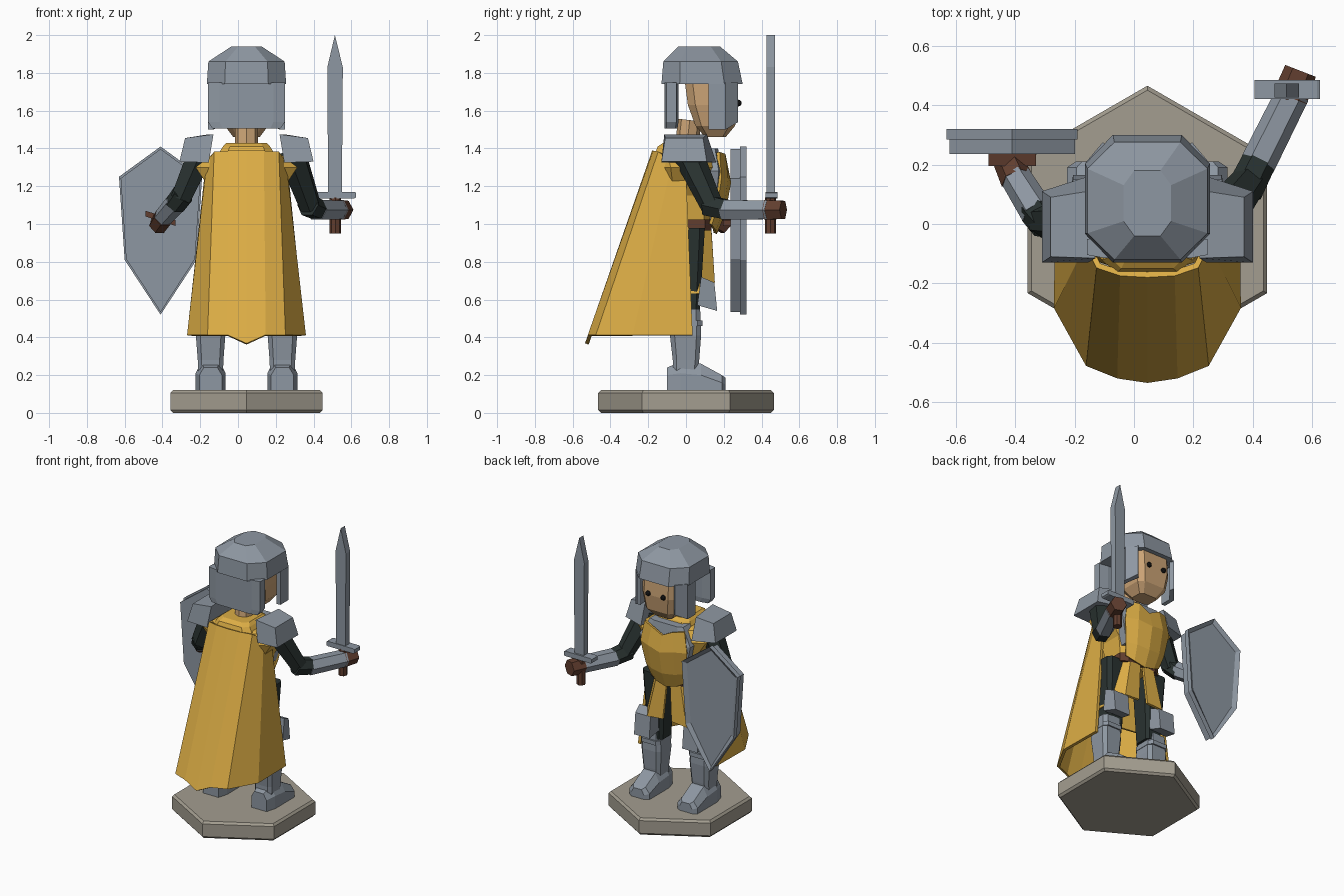
import bpy, bmesh
from math import cos, sin, pi
from mathutils import Vector

old = bpy.data.objects.get("Cube")
if old:
    bpy.data.objects.remove(old)

CX = 0.045  # centre line of the figure


def material(name, rgb):
    m = bpy.data.materials.new(name)
    m.use_nodes = True
    m.diffuse_color = (*rgb, 1)
    m.node_tree.nodes["Principled BSDF"].inputs["Base Color"].default_value = (*rgb, 1)
    return m


steel = material("steel", (0.27, 0.31, 0.36))
cloth = material("golden cloth", (0.72, 0.42, 0.06))
stone = material("stone", (0.37, 0.34, 0.28))
skin = material("skin", (0.6, 0.37, 0.18))
leather = material("brown leather", (0.12, 0.048, 0.028))
dark = material("dark fabric", (0.022, 0.032, 0.03))
black = material("black", (0.006, 0.006, 0.006))


def finish(name, bm, mat, thickness=0):
    bmesh.ops.recalc_face_normals(bm, faces=bm.faces)
    mesh = bpy.data.meshes.new(name)
    bm.to_mesh(mesh)
    bm.free()
    ob = bpy.data.objects.new(name, mesh)
    mesh.materials.append(mat)
    bpy.context.collection.objects.link(ob)
    if thickness:
        mod = ob.modifiers.new("thickness", 'SOLIDIFY')
        mod.thickness, mod.offset = thickness, 0
    return ob


def loft(name, mat, rings):
    """Closed solid through rings of equal point count."""
    bm = bmesh.new()
    rows = [[bm.verts.new(p) for p in r] for r in rings]
    n = len(rows[0])
    for a, b in zip(rows, rows[1:]):
        for i in range(n):
            j = (i + 1) % n
            bm.faces.new((a[i], a[j], b[j], b[i]))
    bm.faces.new(rows[0])
    bm.faces.new(rows[-1])
    return finish(name, bm, mat)


def octagon(x, hx, y0, y1, z, c=0.3):
    """Rectangle with corners cut by a share of its half size."""
    cx, cy, y, hy = hx * c, (y1 - y0) / 2 * c, (y0 + y1) / 2, (y1 - y0) / 2
    quad = [(hx, hy - cy), (hx - cx, hy)]
    quad += [(-a, b) for a, b in reversed(quad)]
    quad += [(-a, -b) for a, b in quad]
    return [(x + a, y + b, z) for a, b in quad]


def block(name, mat, x, sections, c=0.3):
    """Stack of cut rectangles: (half width, back, front, height)."""
    return loft(name, mat, [octagon(x, *s, c) for s in sections])


def limb(name, mat, p, q, r0, r1, sides=6):
    p, q = Vector(p), Vector(q)
    turn = (q - p).to_track_quat('Z', 'Y')
    circle = [Vector((cos(2 * pi * i / sides), sin(2 * pi * i / sides), 0)) for i in range(sides)]
    return loft(name, mat, [[c + turn @ (v * r) for v in circle] for c, r in ((p, r0), (q, r1))])


def sheet(name, mat, rows, thickness=0.02):
    bm = bmesh.new()
    grid = [[bm.verts.new(p) for p in r] for r in rows]
    for a, b in zip(grid, grid[1:]):
        for i in range(len(a) - 1):
            bm.faces.new((a[i], a[i + 1], b[i + 1], b[i]))
    return finish(name, bm, mat, thickness)


def plate(name, mat, outline, y0, y1):
    """Outline in x and z, extruded along y."""
    return loft(name, mat, [[(x, y, z) for x, z in outline] for y in (y0, y1)])


def mirrored(half):
    """Full row from a half row that starts on the centre line."""
    return [(CX - x, y, z) for x, y, z in reversed(half[1:])] + [(CX + x, y, z) for x, y, z in half]


# Hexagonal stand
loft("stand", stone, [[(CX + r * cos(pi / 6 + i * pi / 3), r * sin(pi / 6 + i * pi / 3), z)
                       for i in range(6)]
                      for r, z in ((.45, 0), (.465, .015), (.465, .105), (.45, .12))])

# Torso, belt and collar
block("tunic", cloth, CX, [(.14, -.08, .12, .95), (.17, -.1, .14, 1.15), (.27, -.12, .14, 1.3),
                           (.18, -.14, .14, 1.37), (.12, -.13, .1, 1.39)])
block("belt", leather, CX, [(.16, -.09, .135, .965), (.16, -.09, .135, 1.025)])
block("collar", cloth, CX, [(.15, -.165, .13, 1.37), (.125, -.15, .11, 1.41), (.105, -.12, .09, 1.43)])
block("breastplate", steel, CX, [(.15, .08, .17, 1.08), (.2, .08, .19, 1.28), (.13, .06, .17, 1.4)])

# Front bib with pointed hem and notched neck
sheet("bib", cloth, [
    mirrored([(0, .2, 1.33), (.08, .2, 1.37), (.155, .17, 1.38)]),
    mirrored([(0, .23, 1.22), (.1, .215, 1.24), (.18, .18, 1.24)]),
    mirrored([(0, .2, 1.06), (.09, .19, 1.07), (.155, .155, 1.08)]),
    mirrored([(0, .155, .95), (.08, .15, .97), (.135, .13, 1.0)])], .018)

# Flared cape with a pointed hem
sheet("cape", cloth, [
    mirrored([(0, -.17, 1.385), (.09, -.165, 1.385), (.165, -.14, 1.38), (.2, -.07, 1.33), (.21, 0, 1.28)]),
    mirrored([(0, -.525, .365), (.1, -.51, .41), (.2, -.47, .41), (.305, -.28, .41), (.3, .035, .41)])])

# Head
limb("neck", skin, (CX, 0, 1.38), (CX, .02, 1.55), .062, .062, 8)
block("face", skin, CX, [(.07, .1, .21, 1.46), (.115, .05, .26, 1.52),
                         (.135, .01, .275, 1.63), (.135, -.01, .265, 1.78)])
block("helmet", steel, CX, [(.21, -.13, .3, 1.74), (.202, -.12, .275, 1.86), (.08, -.04, .18, 1.94)], .45)
block("neck_guard", steel, CX, [(.18, -.115, -.045, 1.505), (.203, -.115, -.04, 1.54),
                                (.203, -.115, -.04, 1.75)])

for side, s in (("left", 1), ("right", -1)):
    def at(points):
        return [(CX + s * x, y, z) for x, y, z in points]

    # Eyes and cheek guards
    bm = bmesh.new()
    bmesh.ops.create_icosphere(bm, subdivisions=2, radius=.018)
    bmesh.ops.translate(bm, verts=bm.verts, vec=(CX + s * .06, .277, 1.64))
    finish(side + "_eye", bm, black)
    cheek = ((.205, .12), (.205, .21), (.15, .275), (.13, .255), (.175, .2), (.175, .12))
    loft(side + "_cheek_guard", steel,
         [at([(x, y, z + max(0, y - .21) * up) for x, y in cheek]) for z, up in ((1.5, .6), (1.75, 0))])

    # Shoulder guards
    loft(side + "_shoulder_guard", steel, [
        at([(.2, -.13, 1.325), (.2, .16, 1.325), (.2, .11, 1.475), (.175, -.115, 1.475)]),
        at([(.355, -.13, 1.33), (.355, .11, 1.33), (.325, .09, 1.455), (.325, -.11, 1.455)])])

    # Legs
    x = CX + s * .19
    block(side + "_thigh", dark, x - s * .03, [(.06, -.06, .07, .5), (.085, -.08, .1, .98)])
    block(side + "_greave", steel, x, [(.065, -.07, .06, .2), (.068, -.07, .07, .28), (.078, -.085, .08, .41),
                                       (.07, -.07, .075, .55)])
    block(side + "_greave_band", steel, x, [(.078, -.085, .088, .46), (.078, -.085, .088, .49)])
    loft(side + "_boot", steel, [[(x + a * w, y, z) for a, z in
                                  ((-1, .12), (1, .12), (1, mid), (.6, top), (-.6, top), (-1, mid))]
                                 for y, w, mid, top in ((-.1, .06, .2, .24), (-.03, .08, .21, .27),
                                                        (.08, .08, .2, .26), (.19, .08, .16, .2),
                                                        (.21, .05, .15, .185))])
    loft(side + "_knee_guard", steel, [
        [(x + a, y, z) for a in (-w, w) for y, z in (((.06, .57), (.08, .72)) if a < 0 else ((.08, .72), (.06, .57)))]
        for w in (.075,)] + [
        [(x - .06, .165, .54), (x - .06, .15, .69), (x + .06, .15, .69), (x + .06, .165, .54)]])

    # Skirt panels, open at the middle
    sheet(side + "_skirt_panel", cloth, [
        at([(.012, .125, .99), (.09, .125, .99), (.145, .07, .99), (.145, -.07, .99), (.02, -.08, .99)]),
        at([(.035, .14, .7), (.15, .145, .69), (.22, .07, .63), (.23, -.09, .63), (.03, -.12, .63)])], .018)

# Sword arm
limb("left_upper_arm", dark, (.285, .01, 1.37), (.385, .14, 1.09), .08, .06)
limb("left_elbow", dark, (.37, .11, 1.1), (.425, .22, 1.075), .062, .058)
limb("left_forearm", steel, (.415, .2, 1.075), (.535, .44, 1.075), .06, .057)
limb("left_fist", leather, (.525, .425, 1.075), (.56, .515, 1.075), .06, .055)

# Sword
limb("sword_grip", leather, (.515, .447, .95), (.515, .447, 1.14), .03, .03, 8)
plate("sword_guard", steel, [(.405, 1.14), (.415, 1.135), (.615, 1.135), (.625, 1.14),
                             (.625, 1.165), (.615, 1.17), (.415, 1.17), (.405, 1.165)], .42, .485)
plate("sword_blade", steel, [(.477, 1.165), (.55, 1.165), (.555, 1.83), (.513, 2), (.473, 1.83)], .425, .472)

# Shield arm
limb("right_upper_arm", dark, (-.2, .01, 1.37), (-.305, .01, 1.13), .078, .06)
limb("right_elbow", dark, (-.29, .0, 1.16), (-.335, .05, 1.1), .06, .057)
limb("right_forearm", steel, (-.325, .04, 1.115), (-.4, .16, 1.03), .058, .052)
limb("right_fist", leather, (-.395, .15, 1.035), (-.425, .215, .99), .055, .05)
plate("shield_grip", leather, [(-.49, 1.04), (-.33, .99), (-.33, 1.02), (-.49, 1.07)], .195, .24)

# Shield with recessed front
outline = [(-.63, 1.25), (-.41, 1.41), (-.19, 1.25), (-.22, .81), (-.41, .52), (-.6, .81)]
plate("shield_back", steel, [(-.41 + (x + .41) * .96, .98 + (z - .98) * .97) for x, z in outline], .235, .285)
rim = plate("shield_front", steel, outline, .285, .32)
bm = bmesh.new()
bm.from_mesh(rim.data)
front = [f for f in bm.faces if f.normal.y > .9]
bmesh.ops.inset_individual(bm, faces=front, thickness=.03, depth=-.018)
bm.to_mesh(rim.data)
bm.free()
